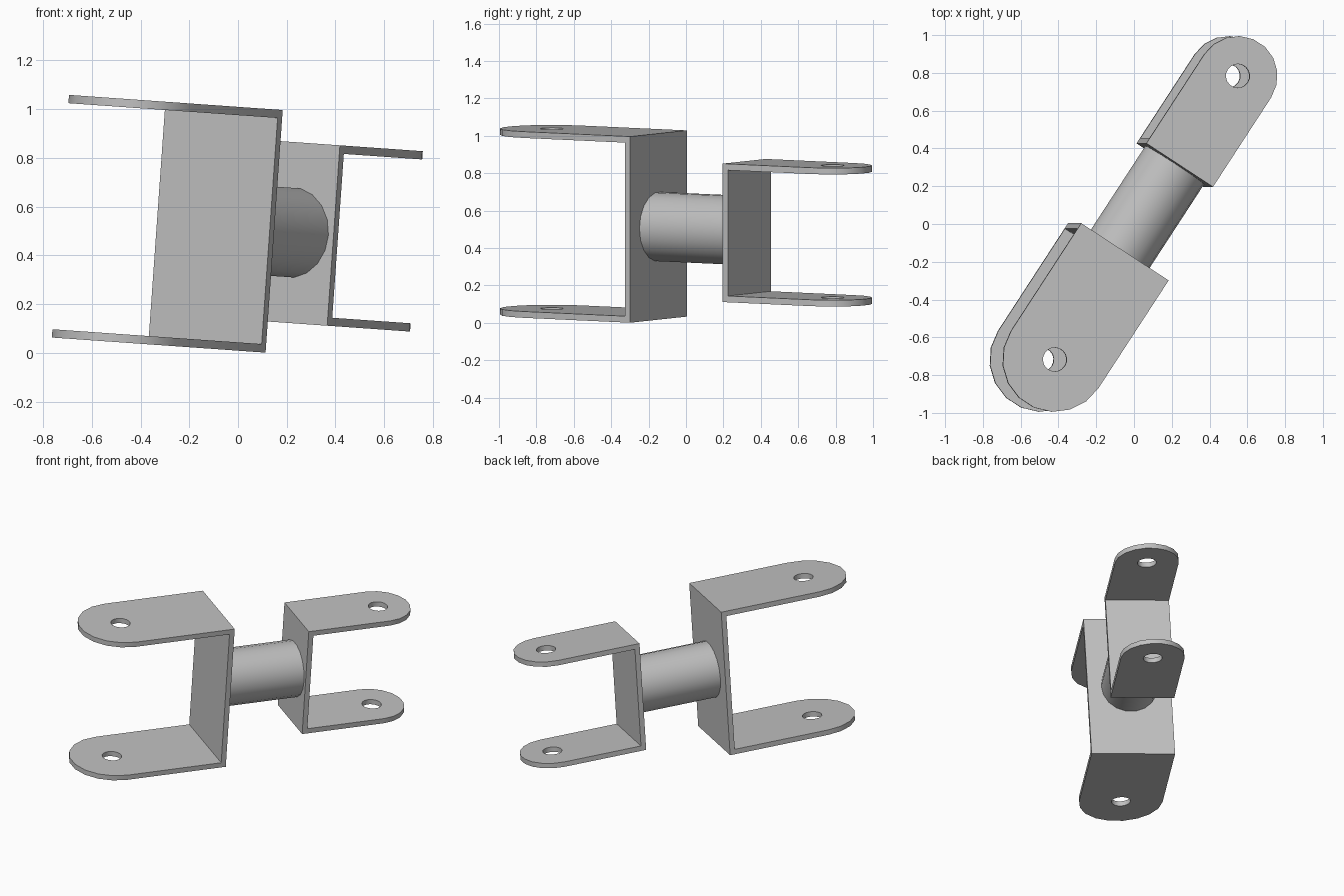
import bpy, bmesh
from math import sin, cos, pi
from mathutils import Matrix, Vector

cube = bpy.data.objects.get("Cube")
if cube:
    bpy.data.objects.remove(cube)

# Material
steel = bpy.data.materials.new("light_grey_metal")
steel.use_nodes = True
GREY = (0.53, 0.53, 0.53, 1)
steel.diffuse_color = GREY
steel.node_tree.nodes["Principled BSDF"].inputs["Base Color"].default_value = GREY

# Tilted frame of the whole joint: side, along and up axes
up = Vector((0.0705, 0, 0.9975)).normalized()
along = Vector((0.545, 0.837, -0.0385))
side = along.cross(up).normalized()
along = up.cross(side)
center = Vector((0, 0, 0.53)) + 0.012 * side - 0.021 * up
pose = Matrix((side, along, up)).transposed().to_4x4()
pose.translation = center

THICK = 0.034
SIDES = 18


def prism(name, outline, half):
    """Extrude a flat outline from -half to +half along the up axis."""
    bm = bmesh.new()
    face = bm.faces.new([bm.verts.new((x, y, -half)) for x, y in outline])
    top = bmesh.ops.extrude_face_region(bm, geom=[face])["geom"]
    bmesh.ops.translate(bm, vec=(0, 0, 2 * half),
                        verts=[v for v in top if isinstance(v, bmesh.types.BMVert)])
    bmesh.ops.recalc_face_normals(bm, faces=bm.faces)
    mesh = bpy.data.meshes.new(name)
    bm.to_mesh(mesh)
    bm.free()
    mesh.materials.append(steel)
    obj = bpy.data.objects.new(name, mesh)
    obj.matrix_world = pose
    bpy.context.collection.objects.link(obj)
    return obj


def arc(radius, y, start, sweep, steps, closed=False):
    count = steps if closed else steps + 1
    return [(radius * cos(start + sweep * i / steps),
             y + radius * sin(start + sweep * i / steps)) for i in range(count)]


def select_only(obj):
    bpy.ops.object.select_all(action='DESELECT')
    obj.select_set(True)
    bpy.context.view_layer.objects.active = obj


def cut(obj, cutter):
    cutter.hide_render = True
    mod = obj.modifiers.new("cut", 'BOOLEAN')
    mod.operation, mod.solver, mod.object = 'DIFFERENCE', 'EXACT', cutter
    select_only(obj)
    bpy.ops.object.modifier_apply(modifier=mod.name)
    bpy.data.objects.remove(cutter)


def smooth(obj):
    select_only(obj)
    bpy.ops.object.shade_smooth_by_angle(angle=pi / 6)


def bracket(name, wall, pivot, radius, half, sign):
    """Fork: a round-ended block hollowed into two arms, with a pin hole."""
    outline = [(-sign * radius, wall), (sign * radius, wall)]
    outline += arc(radius, pivot, 0 if sign > 0 else pi, pi, SIDES // 2)
    obj = prism(name, outline, half)
    inner, end = wall + sign * THICK, pivot + sign
    cut(obj, prism("gap_cutter", [(-1, inner), (1, inner), (1, end), (-1, end)],
                   half - THICK))
    cut(obj, prism("hole_cutter", arc(0.063, pivot, 0, 2 * pi, SIDES, True), 1))
    smooth(obj)


FRONT_WALL, BACK_WALL = -0.168, 0.38
bracket("front_bracket", FRONT_WALL, -0.849, 0.277, 0.499, -1)
bracket("back_bracket", BACK_WALL, 0.944, 0.211, 0.371, 1)

# Round bar joining the two brackets
bar = prism("connecting_bar", arc(0.186, 0, 0, 2 * pi, SIDES, True),
            (BACK_WALL - FRONT_WALL) / 2)
bar.matrix_world = (pose @ Matrix.Translation((0, (FRONT_WALL + BACK_WALL) / 2, 0))
                    @ Matrix.Rotation(pi / 2, 4, 'X'))
smooth(bar)
